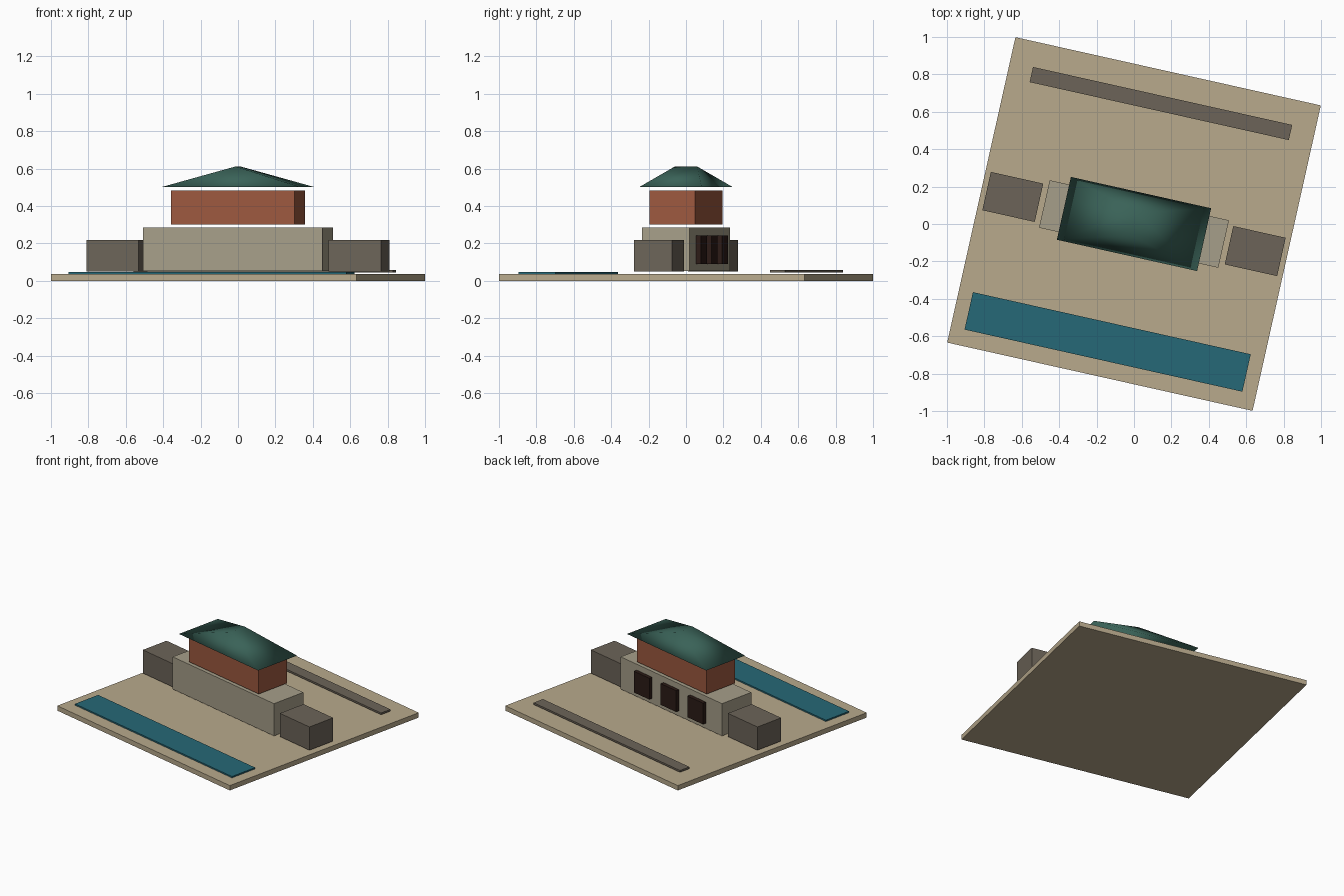
import bpy, bmesh, math
from mathutils import Matrix

if "Cube" in bpy.data.objects:
    bpy.data.objects.remove(bpy.data.objects["Cube"])

ROT = Matrix.Rotation(math.radians(-12.6), 4, 'Z')  # whole site is turned slightly


def material(name, r, g, b):
    m = bpy.data.materials.new(name)
    lin = [(c / 255) ** 2.2 for c in (r, g, b)]
    m.diffuse_color = (*lin, 1)
    m.use_nodes = True
    m.node_tree.nodes["Principled BSDF"].inputs["Base Color"].default_value = m.diffuse_color
    return m


sand = material("sand", 183, 168, 139)
stone = material("stone", 165, 157, 136)
dark_stone = material("dark_stone", 108, 100, 89)
brick = material("brick", 155, 89, 65)
water = material("water", 42, 104, 118)
wood = material("dark_wood", 48, 33, 29)
tile = material("green_tile", 60, 98, 88)


def finish(name, bm, mat):
    bmesh.ops.recalc_face_normals(bm, faces=bm.faces)
    me = bpy.data.meshes.new(name)
    bm.to_mesh(me)
    bm.free()
    me.materials.append(mat)
    ob = bpy.data.objects.new(name, me)
    ob.matrix_world = ROT
    bpy.context.collection.objects.link(ob)
    return ob


def box(name, u, v, w, d, z0, z1, mat):
    bm = bmesh.new()
    bmesh.ops.create_cube(bm, size=1, matrix=Matrix.Translation((u, v, (z0 + z1) / 2))
                          @ Matrix.Diagonal((w, d, z1 - z0, 1)))
    return finish(name, bm, mat)


# Ground slab, pool and rear kerb
box("base_slab", 0, 0, 1.673, 1.673, 0, 0.035, sand)
box("pool", 0, -0.646, 1.522, 0.205, 0.037, 0.047, water)
box("rear_kerb", 0, 0.66, 1.42, 0.083, 0.045, 0.058, dark_stone)

# Main hall, upper storey and side wings
box("main_hall", 0, 0, 0.982, 0.26, 0.052, 0.285, stone)
box("upper_storey", 0, 0, 0.676, 0.25, 0.30, 0.482, brick)
for side, s in (("left", -1), ("right", 1)):
    box(side + "_wing", s * 0.664, 0, 0.287, 0.21, 0.05, 0.218, dark_stone)

# Rear doors
for i in (-1, 0, 1):
    box(f"rear_door_{i + 2}", i * 0.26, 0.138, 0.15, 0.036, 0.09, 0.243, wood)

# Hipped roof with a short ridge running front to back
bm = bmesh.new()
fl, fr, br, bl = [bm.verts.new((x * 0.384, y * 0.172, 0.50))
                  for x, y in ((-1, -1), (1, -1), (1, 1), (-1, 1))]
n, p = [bm.verts.new((0, y, 0.611)) for y in (-0.061, 0.061)]
for f in ((fl, fr, n), (br, bl, p), (fl, n, p, bl), (fr, br, p, n), (fl, bl, br, fr)):
    bm.faces.new(f)
for f in bm.faces:
    f.smooth = True
finish("roof", bm, tile)
